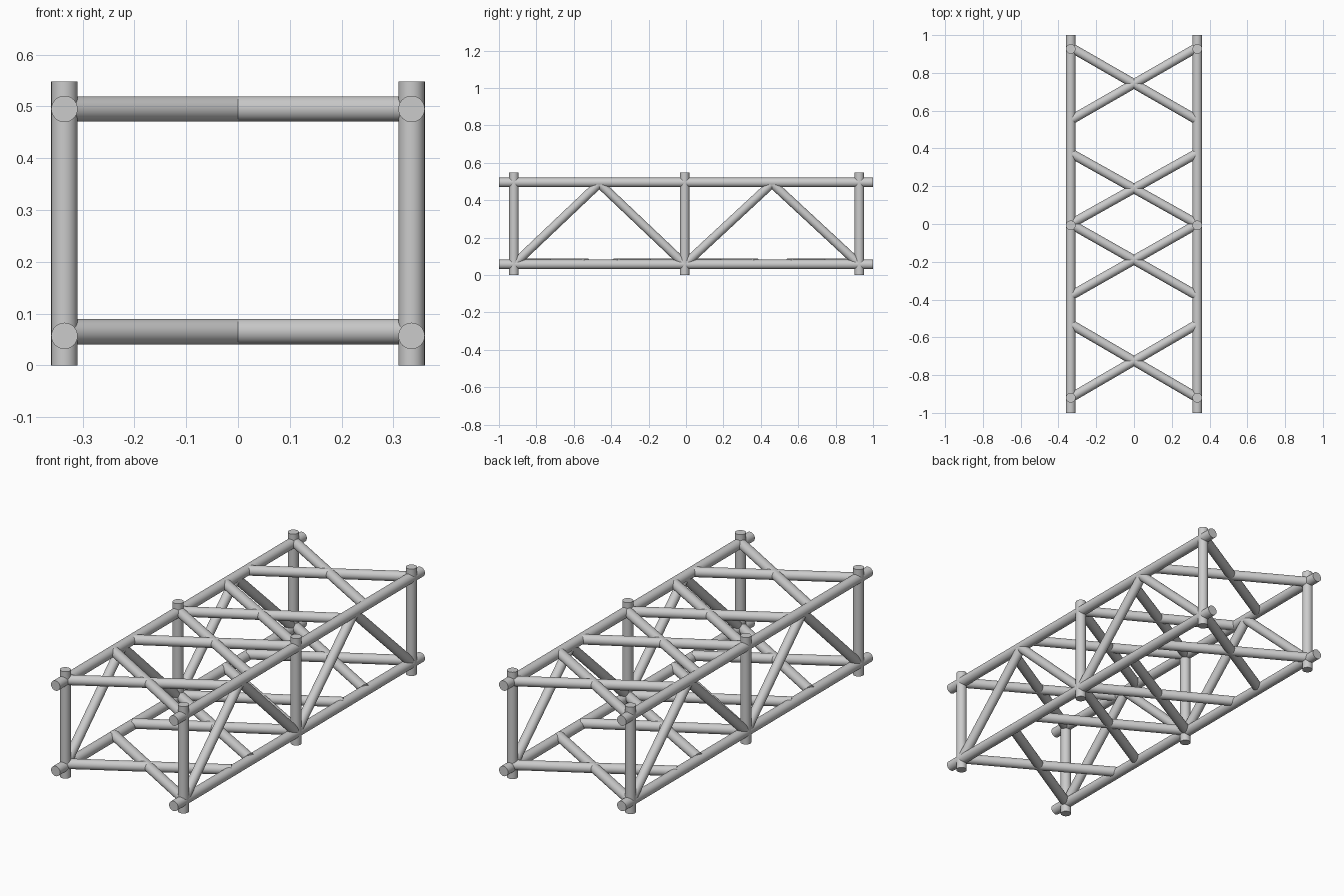
import bpy
from mathutils import Vector

if "Cube" in bpy.data.objects:
    bpy.data.objects.remove(bpy.data.objects["Cube"])

X = 0.335          # half width between chord centres
LOW, HIGH = 0.057, 0.495
POSTS = (-0.92, -0.007, 0.927)


def tube(name, a, b, r=0.025):
    """Round bar running from point a to point b."""
    a, b = Vector(a), Vector(b)
    d = b - a
    bpy.ops.mesh.primitive_cylinder_add(
        vertices=32, radius=r, depth=d.length, location=(a + b) / 2,
        rotation=d.to_track_quat('Z', 'Y').to_euler())
    ob = bpy.context.object
    ob.name = name
    bpy.ops.object.shade_smooth_by_angle(angle=0.7)
    return ob


for side, x in (("left", -X), ("right", X)):
    # long chords
    tube(f"{side}_bottom_chord", (x, -1, LOW), (x, 1, LOW), 0.0255)
    tube(f"{side}_top_chord", (x, -1, HIGH), (x, 1, HIGH), 0.0255)
    # uprights
    for i, y in enumerate(POSTS):
        tube(f"{side}_post_{i + 1}", (x, y, 0), (x, y, 0.548), 0.0255)
    # zigzag side diagonals
    for i in range(2):
        y0, y1 = POSTS[i], POSTS[i + 1]
        mid = (y0 + y1) / 2
        tube(f"{side}_rising_diagonal_{i + 1}", (x, y0, LOW), (x, mid, HIGH - 0.005), 0.0235)
        tube(f"{side}_falling_diagonal_{i + 1}", (x, mid, HIGH - 0.005), (x, y1, LOW), 0.0235)

# crossed braces on the top and bottom: y at one end, y at the other
CROSSES = ((-0.92, -0.53), (-0.38, 0.0), (0.0, 0.375), (0.55, 0.935))
for level, z in (("bottom", 0.065), ("top", HIGH)):
    for i, (y0, y1) in enumerate(CROSSES):
        tube(f"{level}_brace_{i + 1}_a", (-X, y0, z), (X, y1, z), 0.0245)
        tube(f"{level}_brace_{i + 1}_b", (X, y0, z), (-X, y1, z), 0.0245)
